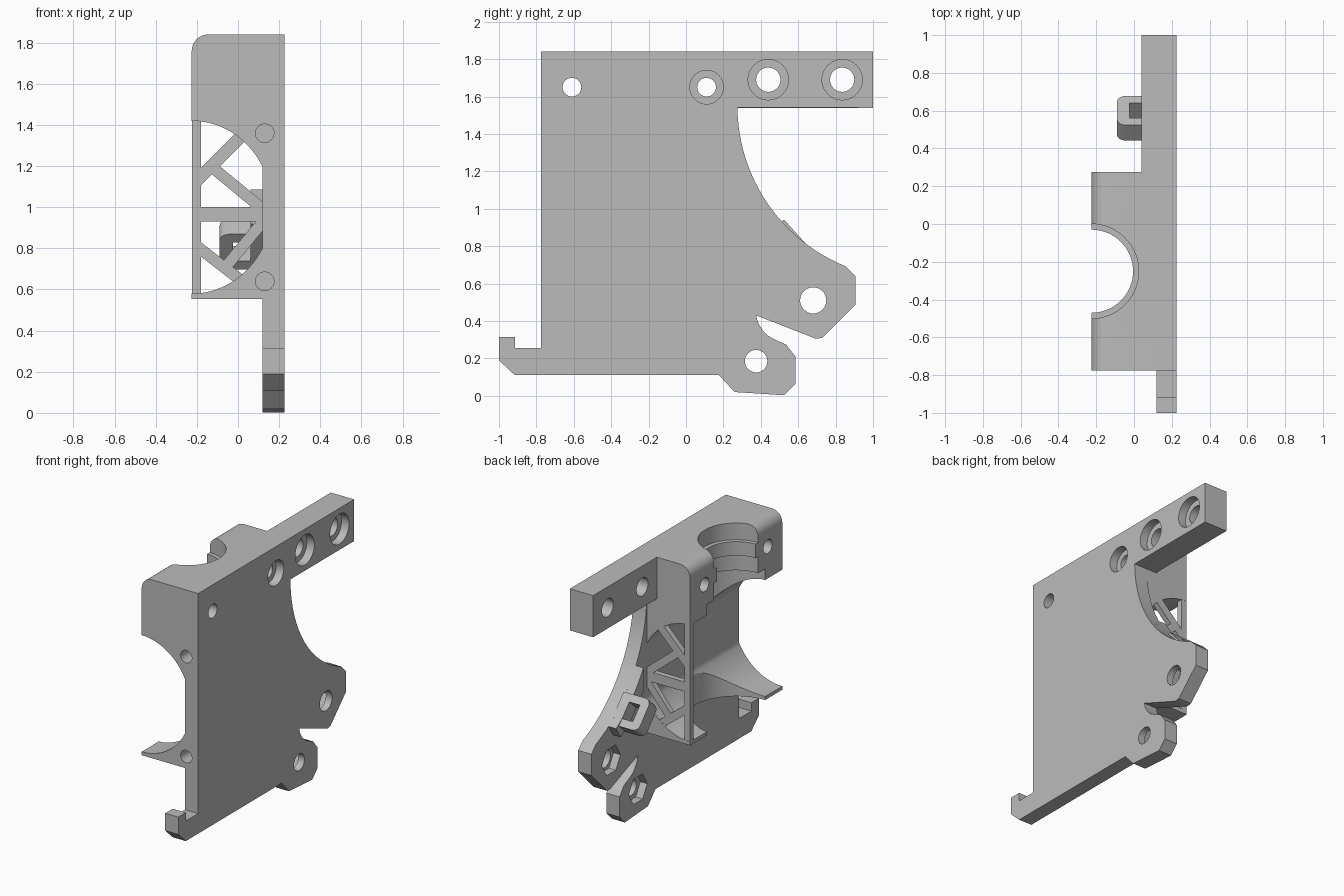
import bpy, bmesh, math
from mathutils import Vector

cube = bpy.data.objects.get("Cube")
if cube:
    bpy.data.objects.remove(cube, do_unlink=True)

grey = bpy.data.materials.new("plain grey")
grey.use_nodes = True
colour = (0.5, 0.5, 0.5, 1)
grey.diffuse_color = colour
grey.node_tree.nodes["Principled BSDF"].inputs["Base Color"].default_value = colour


def prism(name, axis, pts, lo, hi):
    """Extrude a 2D outline along one axis."""
    place = {"x": lambda a, b, t: (t, a, b),
             "y": lambda a, b, t: (a, t, b),
             "z": lambda a, b, t: (a, b, t)}[axis]
    bm = bmesh.new()
    bottom = [bm.verts.new(place(a, b, lo)) for a, b in pts]
    top = [bm.verts.new(place(a, b, hi)) for a, b in pts]
    bm.faces.new(bottom)
    bm.faces.new(top)
    for i in range(len(pts)):
        j = (i + 1) % len(pts)
        bm.faces.new((bottom[i], bottom[j], top[j], top[i]))
    bmesh.ops.recalc_face_normals(bm, faces=bm.faces)
    mesh = bpy.data.meshes.new(name)
    bm.to_mesh(mesh)
    bm.free()
    mesh.materials.append(grey)
    ob = bpy.data.objects.new(name, mesh)
    bpy.context.collection.objects.link(ob)
    return ob


def arc(a, b, ra, rb, start, end, n):
    angles = [math.radians(start + (end - start) * i / n) for i in range(n + 1)]
    return [(a + ra * math.cos(t), b + rb * math.sin(t)) for t in angles]


def disc(axis, a, b, r, lo, hi, n=48):
    return prism("cutter", axis, arc(a, b, r, r, 0, 360, n)[:-1], lo, hi)


def rect(a0, a1, b0, b1):
    return [(a0, b0), (a1, b0), (a1, b1), (a0, b1)]


def combine(target, other, operation):
    """Apply a boolean and discard the helper."""
    mod = target.modifiers.new("bool", "BOOLEAN")
    mod.operation, mod.solver, mod.object = operation, "EXACT", other
    deps = bpy.context.evaluated_depsgraph_get()
    mesh = bpy.data.meshes.new_from_object(target.evaluated_get(deps))
    target.modifiers.clear()
    target.data = mesh
    bpy.data.objects.remove(other, do_unlink=True)


def cut(target, other):
    combine(target, other, "DIFFERENCE")


# Side plate with hook, two arms and the sweeping back edge
outline = [(-0.775, 0.255), (-0.775, 1.84), (1, 1.84), (1, 1.54)]
outline += arc(1.2, 1.55, 0.925, 0.925, 180.6, 248, 24)
outline += [(0.906, 0.64), (0.906, 0.487), (0.73, 0.31), (0.695, 0.305),
            (0.375, 0.43), (0.385, 0.39), (0.41, 0.35), (0.44, 0.32),
            (0.477, 0.3), (0.536, 0.273), (0.585, 0.21), (0.585, 0.065),
            (0.525, 0.003), (0.26, 0.02), (0.177, 0.11), (-0.915, 0.11),
            (-1, 0.19), (-1, 0.315), (-0.915, 0.315), (-0.915, 0.255)]
body = prism("bracket_body", "x", outline, 0.12, 0.225)

# Main block with a rounded top edge, the top bar and the arm's rib
block = [(0.17, 0.555), (0.17, 1.84)] + arc(-0.145, 1.76, 0.08, 0.08, 90, 180, 8)
block += [(-0.225, 0.555)]
combine(body, prism("block", "y", block, -0.775, 0.275), "UNION")
combine(body, prism("top_bar", "x", rect(0.2, 1, 1.54, 1.84), 0.04, 0.17), "UNION")
rib = arc(1.2, 1.55, 0.925, 0.925, 207, 238, 14)
rib += arc(1.2, 1.55, 1.02, 1.02, 238, 207, 14)
combine(body, prism("rib", "x", rib, 0.06, 0.17), "UNION")

# Round air duct running front to back
duct = arc(-0.225, 1.0, 0.39, 0.42, -90, 90, 64)
duct = [(min(x, 0.12), z) for x, z in duct if x < 0.12 or abs(z - 1) < 0.22]
flat = [p for p in duct if p[0] >= 0.12]
duct = [p for p in duct if p[0] < 0.12 or p in (flat[0], flat[-1])]
duct += [(-0.4, 1.42), (-0.4, 0.58)]
cut(body, prism("cutter", "y", duct, -0.9, 0.4))

# Stepped vertical bore
for r, lo, hi in [(0.22, 0.4, 1.9), (0.25, 1.72, 1.9),
                  (0.25, 1.45, 1.62), (0.33, 0.4, 1.5)]:
    cut(body, disc("z", -0.225, -0.25, r, lo, hi, 64))

# Screw holes through the side, with counterbores
for y, z, r, bore in [(-0.61, 1.65, 0.05, 0), (0.11, 1.65, 0.05, 0.09),
                      (0.44, 1.69, 0.065, 0.108), (0.835, 1.69, 0.065, 0.108),
                      (0.68, 0.51, 0.07, 0), (0.375, 0.185, 0.06, 0)]:
    cut(body, disc("x", y, z, r, -0.3, 0.3, 32))
    if bore:
        cut(body, disc("x", y, z, bore, 0.165, 0.3, 40))

# Hexagonal nut pockets on the inner side of the arms
for y, z in [(0.68, 0.51), (0.375, 0.185)]:
    cut(body, disc("x", y, z, 0.105, 0, 0.175, 6))

# Blind screw holes in the front
for z in (0.64, 1.36):
    cut(body, disc("y", 0.13, z, 0.045, -0.9, -0.5, 32))


def brace(name, p, q, width):
    """Thin lattice bar in the back wall, from p to q in x and z."""
    p, q = Vector(p), Vector(q)
    d = (q - p).normalized()
    n = Vector((-d.y, d.x)) * width / 2
    return prism(name, "y", [tuple(v) for v in (p - n, q - n, q + n, p + n)],
                 0.235, 0.274)


# Lattice across the back of the duct
parts = [body,
         brace("lattice_post", (-0.2025, 0.57), (-0.2025, 1.43), 0.044),
         brace("lattice_middle", (-0.2, 0.965), (0.14, 0.965), 0.07),
         brace("lattice_upper_outer", (-0.2, 1.13), (0.03, 1.36), 0.06),
         brace("lattice_upper_inner", (-0.12, 1.19), (0.14, 0.975), 0.055),
         brace("lattice_lower_outer", (-0.2, 0.81), (0.02, 0.64), 0.055),
         brace("lattice_lower_inner", (0.13, 0.94), (-0.06, 0.71), 0.055)]


# Cable loop standing on the sloping arm edge
def tilted(length, thick):
    c, s = math.cos(math.radians(-48)), math.sin(math.radians(-48))
    return [(0.56 + a * c - b * s, 0.82 + a * s + b * c)
            for a, b in rect(-length / 2, length / 2, -thick / 2, thick / 2)]


loop = prism("cable_loop", "x", tilted(0.23, 0.11), -0.09, 0.13)
bm = bmesh.new()
bm.from_mesh(loop.data)
ends = [e for e in bm.edges
        if all(v.co.x < 0 for v in e.verts)
        and abs((e.verts[0].co - e.verts[1].co).length - 0.11) < 0.01]
bmesh.ops.bevel(bm, geom=ends, offset=0.045, segments=5, profile=0.5, affect="EDGES")
bm.to_mesh(loop.data)
bm.free()
cut(loop, prism("cutter", "x", tilted(0.12, 0.3), -0.025, 0.06))
parts.append(loop)

# Smooth the curved faces and keep the edges sharp
bpy.ops.object.select_all(action="DESELECT")
for ob in parts:
    ob.select_set(True)
bpy.context.view_layer.objects.active = body
bpy.ops.object.shade_smooth_by_angle(angle=math.radians(30))
